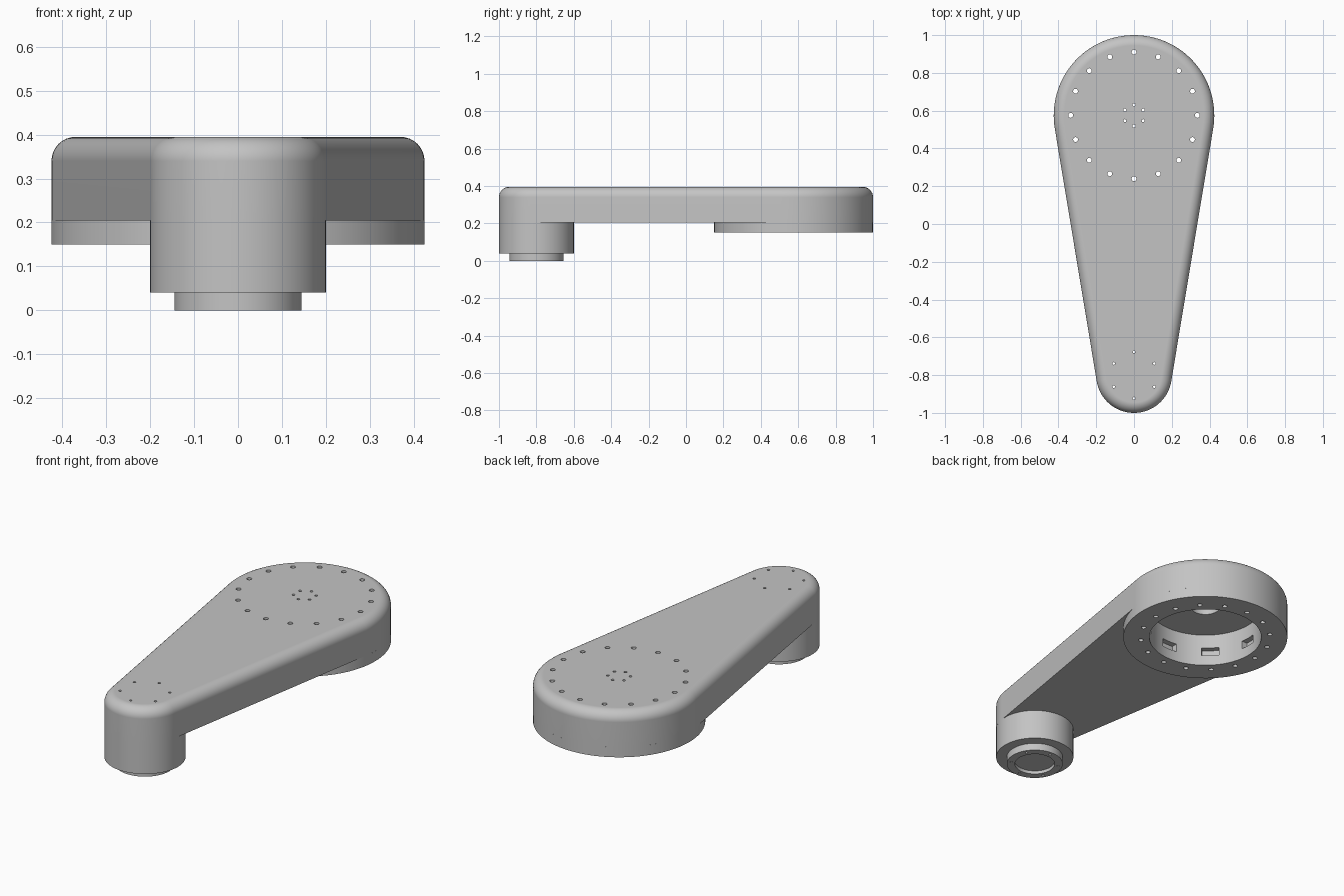
import bpy, bmesh
from math import sin, cos, pi, asin, radians
from mathutils import Matrix, Vector

if "Cube" in bpy.data.objects:
    bpy.data.objects.remove(bpy.data.objects["Cube"])

BIG_Y, BIG_R = 0.575, 0.425      # wide end of the arm
TIP_Y, TIP_R = -0.80, 0.20       # narrow end of the arm
UNDER, TOP = 0.205, 0.395

grey = bpy.data.materials.new("plain grey")
grey.use_nodes = True
colour = (0.55, 0.55, 0.55, 1)
grey.diffuse_color = colour
grey.node_tree.nodes["Principled BSDF"].inputs["Base Color"].default_value = colour


def make(name, bm):
    bmesh.ops.recalc_face_normals(bm, faces=bm.faces)
    mesh = bpy.data.meshes.new(name)
    bm.to_mesh(mesh)
    bm.free()
    mesh.materials.append(grey)
    ob = bpy.data.objects.new(name, mesh)
    bpy.context.collection.objects.link(ob)
    return ob


def cylinder(bm, x, y, r, z0, z1, segments=96):
    bmesh.ops.create_cone(bm, cap_ends=True, segments=segments, radius1=r, radius2=r,
                          depth=z1 - z0,
                          matrix=Matrix.Translation((x, y, (z0 + z1) / 2)))


def hole_ring(bm, y, ring, r, count, z0):
    for i in range(count):
        a = pi / 2 + 2 * pi * i / count
        cylinder(bm, ring * cos(a), y + ring * sin(a), r, z0, TOP + 0.1, 12)


def cut(ob, cutter):
    cutter.hide_render = True
    mod = ob.modifiers.new("cut", 'BOOLEAN')
    mod.operation, mod.solver, mod.object = 'DIFFERENCE', 'EXACT', cutter
    bpy.context.view_layer.objects.active = ob
    bpy.ops.object.modifier_apply(modifier=mod.name)


def finish(ob):
    bpy.ops.object.select_all(action='DESELECT')
    ob.select_set(True)
    bpy.context.view_layer.objects.active = ob
    bpy.ops.object.shade_smooth_by_angle(angle=radians(35))
    ob.modifiers.new("even shading", 'WEIGHTED_NORMAL').keep_sharp = True


# Arm: two arcs joined by their tangents, extruded, top edge rounded
tilt = asin((BIG_R - TIP_R) / (BIG_Y - TIP_Y))
outline = []
for y, r, start, sweep in ((BIG_Y, BIG_R, -tilt, pi + 2 * tilt),
                           (TIP_Y, TIP_R, pi + tilt, pi - 2 * tilt)):
    for i in range(49):
        a = start + sweep * i / 48
        outline.append((r * cos(a), y + r * sin(a), UNDER))
bm = bmesh.new()
base = bm.faces.new([bm.verts.new(p) for p in outline])
up = bmesh.ops.extrude_face_region(bm, geom=[base], use_keep_orig=True)
bmesh.ops.translate(bm, vec=(0, 0, TOP - UNDER),
                    verts=[g for g in up["geom"] if isinstance(g, bmesh.types.BMVert)])
rim = [e for e in bm.edges if all(v.co.z > TOP - 0.001 for v in e.verts)]
bmesh.ops.bevel(bm, geom=rim, offset=0.055, segments=8, profile=0.5, affect='EDGES')
arm = make("arm", bm)

# Collar under the wide end
bm = bmesh.new()
cylinder(bm, 0, BIG_Y, BIG_R, 0.15, UNDER)
collar = make("collar", bm)

# Post and spigot under the narrow end
bm = bmesh.new()
cylinder(bm, 0, TIP_Y, TIP_R, 0.04, UNDER)
post = make("post", bm)
bm = bmesh.new()
cylinder(bm, 0, TIP_Y, 0.145, 0, 0.04)
spigot = make("spigot", bm)

# Cutters: round cavity, centre recess, wall pockets, spigot recess
bm = bmesh.new()
cylinder(bm, 0, BIG_Y, 0.29, 0.1, 0.33)
cavity = make("cavity_cutter", bm)
bm = bmesh.new()
cylinder(bm, 0, BIG_Y, 0.075, 0.3, 0.36, 48)
recess = make("recess_cutter", bm)
bm = bmesh.new()
for i in range(8):
    place = (Matrix.Translation((0, BIG_Y, 0.23)) @ Matrix.Rotation(i * pi / 4, 4, 'Z')
             @ Matrix.Translation((0.29, 0, 0)) @ Matrix.Diagonal((0.06, 0.09, 0.045, 1)))
    bmesh.ops.create_cube(bm, size=1, matrix=place)
pockets = make("pocket_cutter", bm)
bm = bmesh.new()
cylinder(bm, 0, TIP_Y, 0.103, -0.1, 0.018, 64)
dish = make("dish_cutter", bm)

# Cutters: screw holes
bm = bmesh.new()
hole_ring(bm, BIG_Y, 0.335, 0.013, 16, 0)
hole_ring(bm, BIG_Y, 0.056, 0.008, 6, 0)
hole_ring(bm, TIP_Y, 0.123, 0.007, 6, -0.1)
holes = make("hole_cutter", bm)

for part, cutters in ((arm, (cavity, recess, pockets, holes)), (collar, (cavity, holes)),
                      (post, (holes,)), (spigot, (dish, holes))):
    for c in cutters:
        cut(part, c)
for c in (cavity, recess, pockets, dish, holes):
    bpy.data.objects.remove(c)
for part in (arm, collar, post, spigot):
    finish(part)
